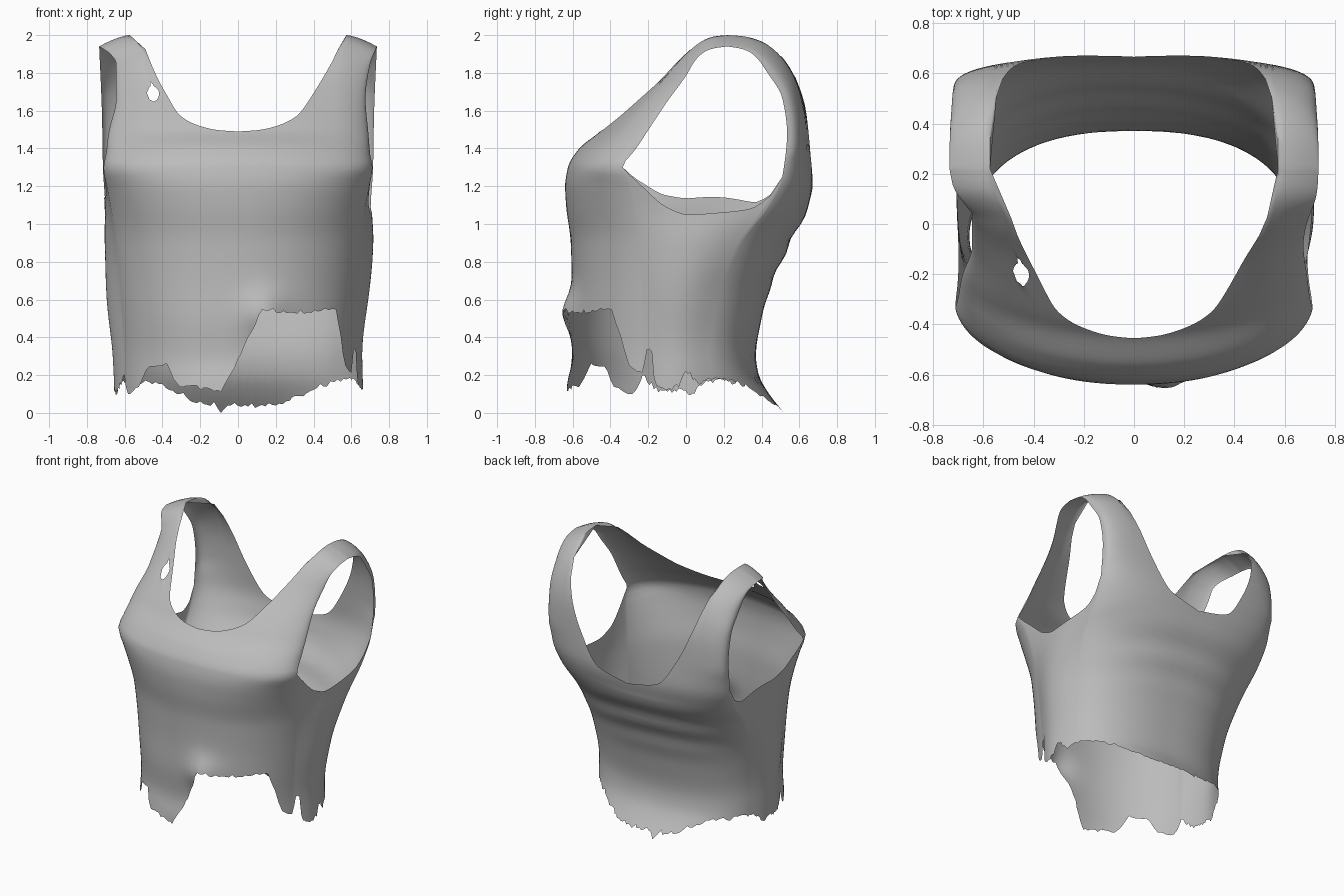
import bpy, bmesh, math, random
from mathutils import Vector

if "Cube" in bpy.data.objects:
    bpy.data.objects.remove(bpy.data.objects["Cube"])

random.seed(4)


def spline(pairs):
    """Smooth interpolation through (input, value) pairs."""
    xs, ys = [p[0] for p in pairs], [p[1] for p in pairs]
    d = [(ys[i + 1] - ys[i]) / (xs[i + 1] - xs[i]) for i in range(len(xs) - 1)]
    m = [d[0]] + [0 if a * b <= 0 else 2 * a * b / (a + b) for a, b in zip(d, d[1:])] + [d[-1]]

    def f(x):
        x = min(max(x, xs[0]), xs[-1])
        i = max(k for k in range(len(d)) if xs[k] <= x)
        h = xs[i + 1] - xs[i]
        s = (x - xs[i]) / h
        return (ys[i] * (1 + 2 * s) * (1 - s) ** 2 + h * m[i] * s * (1 - s) ** 2
                + ys[i + 1] * s * s * (3 - 2 * s) + h * m[i + 1] * s * s * (s - 1))
    return f


# Side profile: front and back centre depth, and where the side panel begins and ends
front_y = spline([(0, -.63), (.12, -.635), (.3, -.60), (.5, -.61), (.7, -.605), (.9, -.61), (1.1, -.635),
                  (1.2, -.64), (1.3, -.625), (1.4, -.565), (1.49, -.455), (1.55, -.40), (1.66, -.285),
                  (1.76, -.175), (1.86, -.08), (1.92, 0), (1.975, .09), (1.995, .15), (2, .22)])
back_y = spline([(0, .52), (.1, .44), (.2, .385), (.3, .37), (.5, .4), (.7, .46), (.9, .55), (1.1, .65),
                 (1.25, .675), (1.4, .665), (1.6, .65), (1.75, .61), (1.85, .56), (1.95, .45),
                 (1.985, .36), (1.997, .29), (2, .22)])
front_edge = spline([(0, -.23), (.5, -.23), (.9, -.25), (1.2, -.295), (1.3, -.335), (1.4, -.27), (1.68, -.1),
                     (1.83, .0), (1.92, .05), (1.97, .1), (1.99, .15), (2, .22)])
back_edge = spline([(0, .13), (.3, .13), (.6, .17), (.9, .29), (1.1, .44), (1.25, .51), (1.5, .535), (1.7, .51),
                    (1.85, .43), (1.95, .36), (1.985, .3), (2, .22)])
# Half widths at the panel edges; the left strap leans further inward
lower_w = [(0, .605), (.3, .6), (.6, .62), (.9, .645), (1.1, .675), (1.2, .695), (1.3, .712), (1.37, .70)]
front_w = {1: spline(lower_w + [(1.5, .69), (1.7, .675), (1.9, .70), (2, .735)]),
           -1: spline(lower_w + [(1.5, .685), (1.7, .645), (1.9, .645), (1.96, .68), (2, .735)])}
back_one = spline([(0, .605), (.3, .605), (.6, .63), (.9, .675), (1.1, .70), (1.3, .715), (1.6, .72), (2, .735)])
back_w = {1: back_one, -1: back_one}
side_bulge = spline([(0, .055), (.3, .06), (.6, .065), (.9, .05), (1.1, .02), (1.3, 0)])
# Roundness of the cross-section, and how much of each curve is used before the side panel takes over
front_n = spline([(0, 2.1), (.9, 2.1), (1.2, 2.2), (1.35, 2.0), (1.5, 1.8), (2, 1.8)])
back_n = spline([(0, 2.4), (.9, 2.4), (1.3, 2.7), (2, 2.8)])
cut = spline([(0, .945), (.9, .95), (1.2, .985), (1.4, 1), (2, 1)])
# Necklines and armhole
NECK = .78
front_top = spline([(0, 1.49), (.15, 1.497), (.3, 1.52), (.45, 1.57), (.58, 1.68), (.72, 1.86), (NECK, 2)])
back_top = spline([(0, 1.17), (.33, 1.23), (.55, 1.45), (.7, 1.72), (NECK, 2)])
arm = spline([(0, 1.3), (.08, 1.2), (.24, 1.09), (.42, 1.05), (.65, 1.06), (.87, 1.08), (.97, 1.15), (1, 1.25)])
# Torn hem heights
front_hem = spline([(-1, .2), (-.97, .11), (-.87, .13), (-.8, .24), (-.65, .26), (-.54, .15), (-.3, .13),
                    (-.15, .12), (-.05, .22), (.02, .3), (.08, .38), (.16, .48), (.21, .55), (.5, .53), (.82, .55),
                    (.9, .42), (.95, .24), (1, .22)])
back_hem = spline([(-1, .17), (-.7, .15), (-.5, .10), (-.3, .05), (-.2, .045), (-.15, 0), (-.1, .05), (.2, .035),
                   (.5, .08), (.7, .14), (1, .18)])
side_hem = {1: spline([(0, .22), (.08, .33), (.14, .31), (.18, .15), (.35, .12), (.55, .15), (.65, .22), (.8, .16), (1, .18)]),
            -1: spline([(0, .2), (.1, .16), (.3, .11), (.6, .12), (.75, .1), (.85, .15), (1, .17)])}


def bow(q, n):
    return 1 - max(0, 1 - abs(q) ** n) ** (1 / n)


def panel_point(front, q, t):
    """Point on the front or back panel: q runs across, t runs up."""
    centre, edge, w, n = ((front_y, front_edge, front_w, front_n) if front
                          else (back_y, back_edge, back_w, back_n))
    c, k = centre(t), cut(t)
    x = q * w[1 if q >= 0 else -1](t)
    y = c + (edge(t) - c) * bow(q * k, n(t)) / bow(k, n(t))
    if front:   # lifted corner of the tear
        y -= .055 * math.exp(-((x - .14) / .12) ** 2 - ((t - .53) / .11) ** 2)
    else:       # pulled folds across the back
        fold = math.exp(-((t - .85) / .2) ** 2) * (1 - q * q)
        y += .008 * fold * math.sin(32 * t + 4 * x * x + 2.5 * x)
    crest = 2 - .06 * max(0, (abs(q) - NECK) / (1 - NECK)) ** 1.5
    z = t if t < 1.3 else 1.3 + (t - 1.3) * (crest - 1.3) / .7
    return Vector((x, y, z))


def grid(bm, columns):
    rows = [[bm.verts.new(p) for p in col] for col in columns]
    for a, b in zip(rows, rows[1:]):
        for i in range(len(a) - 1):
            bm.faces.new((a[i], b[i], b[i + 1], a[i + 1]))


def rag(i, n, amount):
    return 0 if i in (0, n) else random.uniform(-amount, amount)


LOW, HIGH = 26, 30
half = [NECK * i / 26 for i in range(26)] + [NECK + (1 - NECK) * math.sin(i / 11 * math.pi / 2) for i in range(12)]
across = [-q for q in reversed(half[1:])] + half
bm = bmesh.new()

# Front and back panels, each running up into the shoulder straps
for front in (True, False):
    hem, top = (front_hem, front_top) if front else (back_hem, back_top)
    lower, upper = [], []
    for i, q in enumerate(across):
        z0 = max(0, hem(q) + rag(i, len(across) - 1, .013))
        z1 = 1.3 if front else 1.08 + .17 * abs(q) ** 3
        z2 = top(min(abs(q), NECK))
        lower.append([panel_point(front, q, z0 + (z1 - z0) * k / LOW) for k in range(LOW + 1)])
        upper.append([panel_point(front, q, z1 + (z2 - z1) * math.sin(k / HIGH * math.pi / 2))
                      for k in range(HIGH + 1)])
    grid(bm, lower)
    grid(bm, upper)

# Side panels below the armholes
N = 30
for side in (1, -1):
    cols = []
    for i in range(N + 1):
        f = i / N
        z0 = side_hem[side](f) + rag(i, N, .013)
        z1 = arm(f) + (.09 * math.sin(math.pi * f) if side < 0 else 0)
        col = []
        for k in range(LOW + 1):
            z = z0 + (z1 - z0) * k / LOW
            x = front_w[side](z) * (1 - f) + back_w[side](z) * f
            x += math.sin(math.pi * f) * (side_bulge(z) + .006 * math.sin(7 * z + 2 * side))
            col.append(Vector((side * x, front_edge(z) * (1 - f) + back_edge(z) * f, z)))
        cols.append(col)
    grid(bm, cols)

bmesh.ops.remove_doubles(bm, verts=bm.verts, dist=.0008)


# Small worn hole beside the neckline, with its rim drawn onto an oval
def hole_radius(p):
    return math.hypot((p.x + .45) / .032, (p.z - 1.69) / .042) if p.y < .1 else 9


hole = [f for f in bm.faces if hole_radius(f.calc_center_median()) < 1]
rim = {v for f in hole for v in f.verts}
bmesh.ops.delete(bm, geom=hole, context='FACES')
for v in rim:
    if v.is_valid:
        r = hole_radius(v.co)
        if .3 < r < 1.5:
            v.co.x = -.45 + (v.co.x + .45) / r
            v.co.z = 1.69 + (v.co.z - 1.69) / r
            v.co.y += (1 / r - 1) * .04 * (v.co.z - 1.69) / .042
bmesh.ops.recalc_face_normals(bm, faces=bm.faces)

mesh = bpy.data.meshes.new("torn_top")
bm.to_mesh(mesh)
bm.free()
top_obj = bpy.data.objects.new("torn_top", mesh)
bpy.context.collection.objects.link(top_obj)
cloth = bpy.data.materials.new("grey cloth")
cloth.diffuse_color = (.5, .5, .5, 1)
cloth.use_nodes = True
cloth.node_tree.nodes["Principled BSDF"].inputs["Base Color"].default_value = cloth.diffuse_color
mesh.materials.append(cloth)
bpy.context.view_layer.objects.active = top_obj
top_obj.select_set(True)
bpy.ops.object.shade_smooth_by_angle(angle=math.radians(60))
